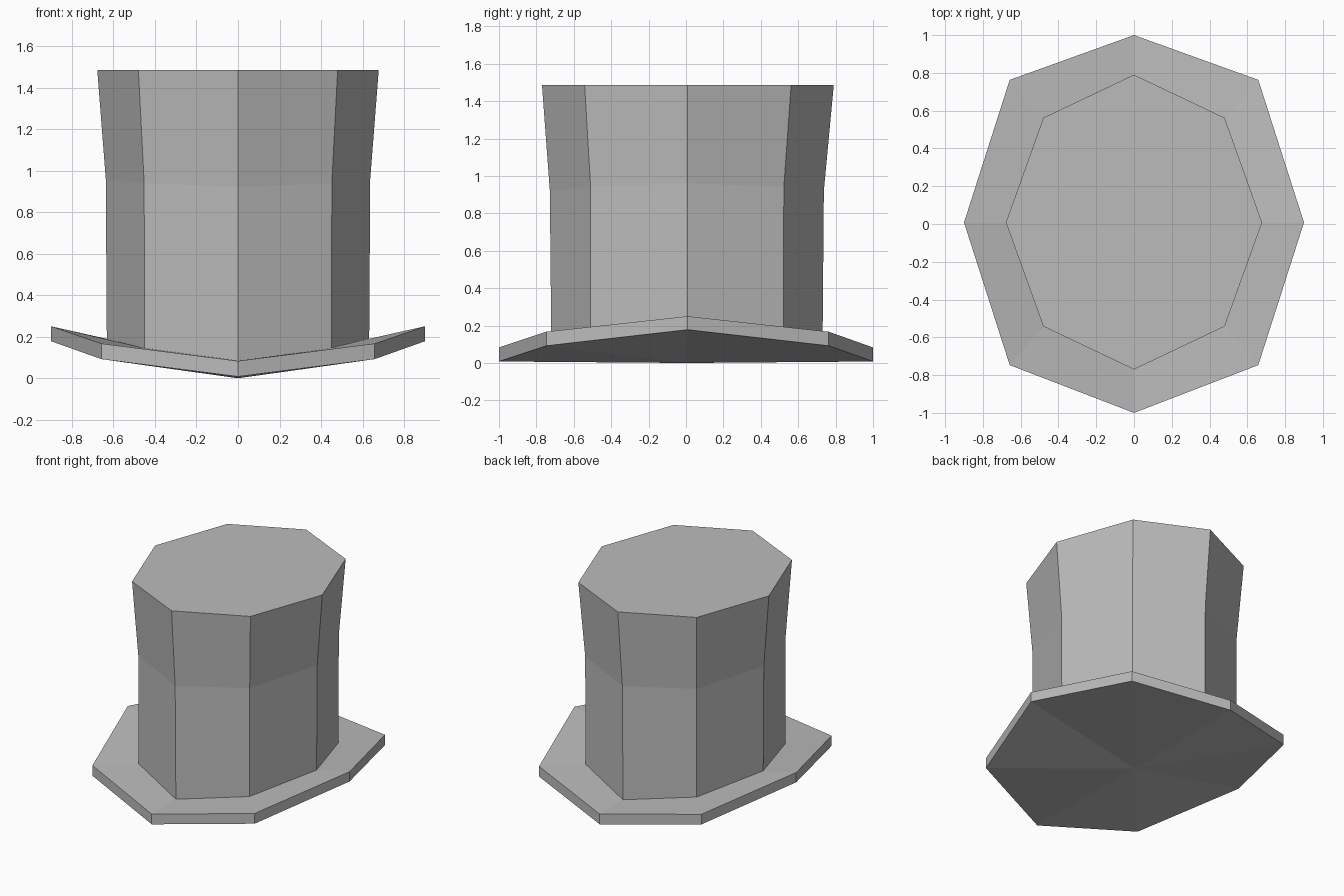
import bpy, bmesh

if "Cube" in bpy.data.objects:
    bpy.data.objects.remove(bpy.data.objects["Cube"])

grey = bpy.data.materials.new("felt grey")
grey.diffuse_color = (0.5, 0.5, 0.5, 1)
grey.use_nodes = True
grey.node_tree.nodes["Principled BSDF"].inputs["Base Color"].default_value = grey.diffuse_color


def octagon(bm, side, diag_x, front, back, diag_front, diag_back, zs):
    """Eight-sided ring; zs = heights at front/back, diagonal and side corners."""
    tip, dia, sid = zs
    pts = [(0, front, tip), (diag_x, diag_front, dia), (side, 0.008, sid),
           (diag_x, diag_back, dia), (0, back, tip), (-diag_x, diag_back, dia),
           (-side, 0.008, sid), (-diag_x, diag_front, dia)]
    return [bm.verts.new(p) for p in pts]


def bridge(bm, a, b):
    for i in range(8):
        j = (i + 1) % 8
        bm.faces.new((a[i], a[j], b[j], b[i]))


def finish(bm, name):
    mesh = bpy.data.meshes.new(name)
    bm.to_mesh(mesh)
    bm.free()
    mesh.materials.append(grey)
    bpy.context.collection.objects.link(bpy.data.objects.new(name, mesh))


CROWN_BASE = (0.632, 0.45, -0.72, 0.73, -0.51, 0.52, (0.085, 0.145, 0.19))
BRIM = (0.9, 0.658, -1.0, 1.0, -0.747, 0.763)

# Upturned brim: closed fan below, rim edge, top ring up to the crown
bm = bmesh.new()
under = octagon(bm, *BRIM, (0.008, 0.092, 0.178))
upper = octagon(bm, *BRIM, (0.083, 0.167, 0.25))
inner = octagon(bm, *CROWN_BASE)
centre = bm.verts.new((0, 0.005, 0))
for i in range(8):
    bm.faces.new((centre, under[(i + 1) % 8], under[i]))
bridge(bm, under, upper)
bridge(bm, upper, inner)
finish(bm, "brim")

# Crown: straight wall, then flaring to a flat top
bm = bmesh.new()
base = octagon(bm, *CROWN_BASE)
waist = octagon(bm, 0.637, 0.452, -0.728, 0.737, -0.51, 0.523, (0.92, 0.94, 0.96))
top = octagon(bm, 0.678, 0.48, -0.77, 0.79, -0.542, 0.562, (1.486,) * 3)
bridge(bm, base, waist)
bridge(bm, waist, top)
bm.faces.new(top)
finish(bm, "crown")
